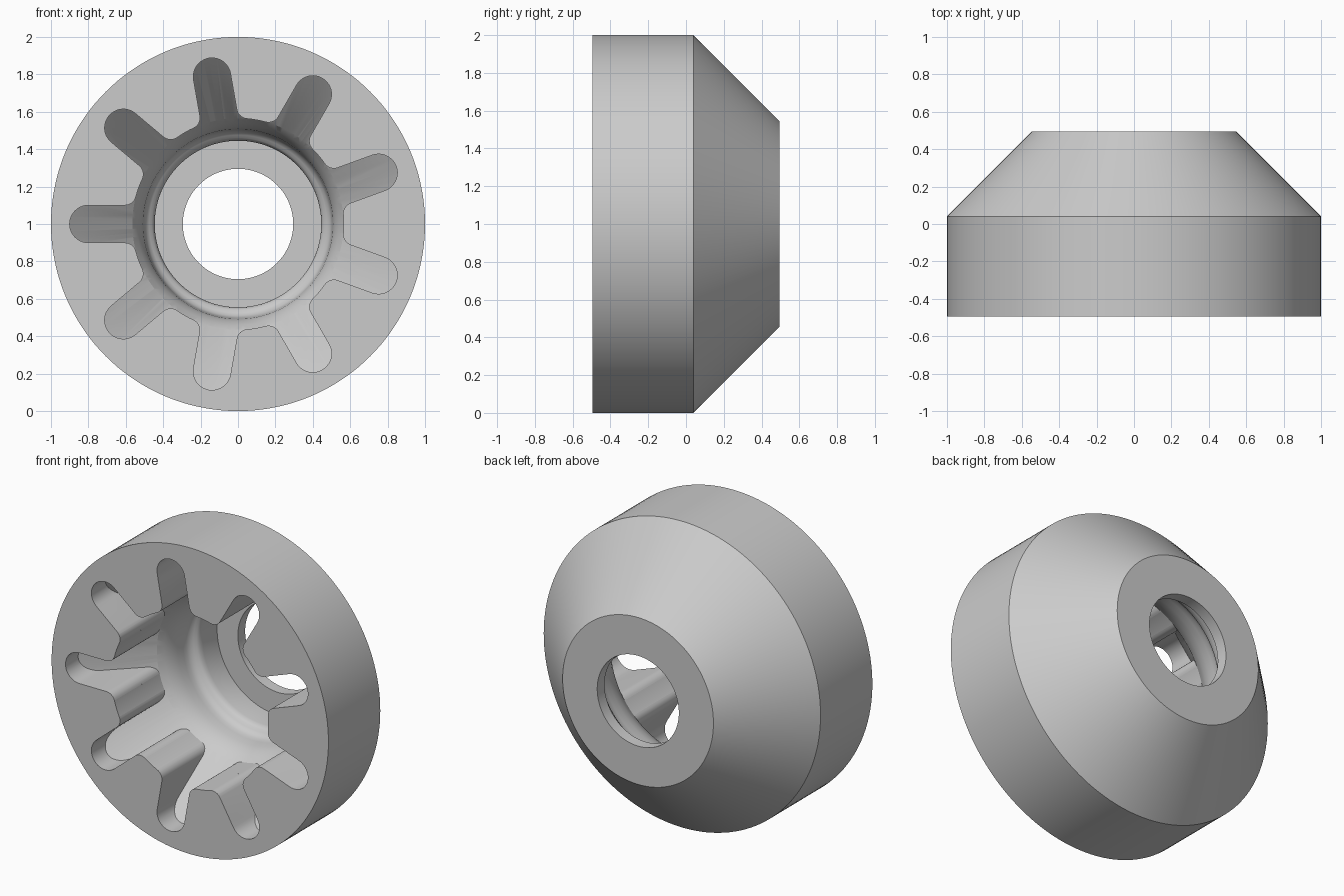
import bpy, bmesh
from math import cos, sin, pi, radians, sqrt, atan2

cube = bpy.data.objects.get("Cube")
if cube:
    bpy.data.objects.remove(cube, do_unlink=True)

SEGMENTS = 144
FRONT, BACK = -0.495, 0.495
BORE = 0.565          # radius of the tooth tips
SLOTS = 9
HALF = 0.1            # half width of a slot
FILLET = 0.06         # rounding of the tooth corners
SLOT_END = 0.8        # radius of the slot's round end centre
FLOOR = -0.03         # depth where the slot floor meets the bore

grey = bpy.data.materials.new("plain grey")
grey.use_nodes = True
colour = (0.6, 0.6, 0.6, 1)
grey.diffuse_color = colour
grey.node_tree.nodes["Principled BSDF"].inputs["Base Color"].default_value = colour


def make_object(name, bm):
    bmesh.ops.recalc_face_normals(bm, faces=bm.faces)
    mesh = bpy.data.meshes.new(name)
    bm.to_mesh(mesh)
    bm.free()
    obj = bpy.data.objects.new(name, mesh)
    bpy.context.collection.objects.link(obj)
    return obj


def lathe(name, profile):
    """Spin a closed (radius, y) profile around the y axis."""
    bm = bmesh.new()
    rings = []
    for i in range(SEGMENTS):
        a = 2 * pi * i / SEGMENTS
        rings.append([bm.verts.new((r * cos(a), y, 1 + r * sin(a))) for r, y in profile])
    n = len(profile)
    for i in range(SEGMENTS):
        a, b = rings[i], rings[(i + 1) % SEGMENTS]
        for j in range(n):
            k = (j + 1) % n
            bm.faces.new((a[j], a[k], b[k], b[j]))
    return make_object(name, bm)


def slot_outline():
    """Round-ended slot along +u with a flared mouth."""
    cu, cv = sqrt((BORE + FILLET) ** 2 - (HALF + FILLET) ** 2), HALF + FILLET
    start, end = atan2(-cv, -cu) + 2 * pi, 1.5 * pi
    side = [(0.5, cv * BORE / (BORE + FILLET))]
    for i in range(9):
        a = start + (end - start) * i / 8
        side.append((cu + FILLET * cos(a), cv + FILLET * sin(a)))
    cap = [(SLOT_END + HALF * sin(pi * i / 20), HALF * cos(pi * i / 20)) for i in range(21)]
    return side + cap + [(u, -v) for u, v in reversed(side)]


def slot_prisms():
    bm = bmesh.new()
    outline = slot_outline()
    for s in range(SLOTS):
        a = pi + 2 * pi * s / SLOTS
        front, back = [[bm.verts.new((u * cos(a) - v * sin(a), y, 1 + u * sin(a) + v * cos(a)))
                        for u, v in outline] for y in (FRONT - 0.05, 0.3)]
        bm.faces.new(front)
        bm.faces.new(back)
        n = len(outline)
        for j in range(n):
            k = (j + 1) % n
            bm.faces.new((front[j], front[k], back[k], back[j]))
    return make_object("slot_cutter", bm)


def boolean(obj, other, operation):
    """Combine two meshes, keep the result in obj and drop the helper."""
    mod = obj.modifiers.new("cut", "BOOLEAN")
    mod.operation, mod.object, mod.solver = operation, other, "EXACT"
    bpy.context.view_layer.update()
    graph = bpy.context.evaluated_depsgraph_get()
    mesh = bpy.data.meshes.new_from_object(obj.evaluated_get(graph))
    obj.modifiers.clear()
    obj.data = mesh
    bpy.data.objects.remove(other, do_unlink=True)


# Body: drum, rear cone, stepped and curved bore
body = lathe("slotted_hub", [
    (BORE, FRONT), (1, FRONT), (1, 0.04), (0.545, BACK), (0.295, BACK),
    (0.295, 0.42), (0.445, 0.42), (0.445, 0.27), (0.45, 0.245), (0.46, 0.23),
    (0.475, 0.22), (0.49, 0.205), (0.5, 0.18), (0.503, 0.15), (0.508, 0.1),
    (0.52, 0.05), (0.54, 0.01), (BORE, FLOOR)])

# Slots with a conical floor that gets shallower outwards
slots = slot_prisms()
top, inner = FRONT - 0.03, 0.45
cone = lathe("slot_floor_cone", [(inner, top), (BORE + FLOOR - top, top),
                                 (inner, BORE + FLOOR - inner)])
boolean(slots, cone, "INTERSECT")
boolean(body, slots, "DIFFERENCE")

body.data.materials.clear()
body.data.materials.append(grey)
bpy.ops.object.select_all(action="DESELECT")
body.select_set(True)
bpy.context.view_layer.objects.active = body
bpy.ops.object.shade_smooth_by_angle(angle=radians(25))
